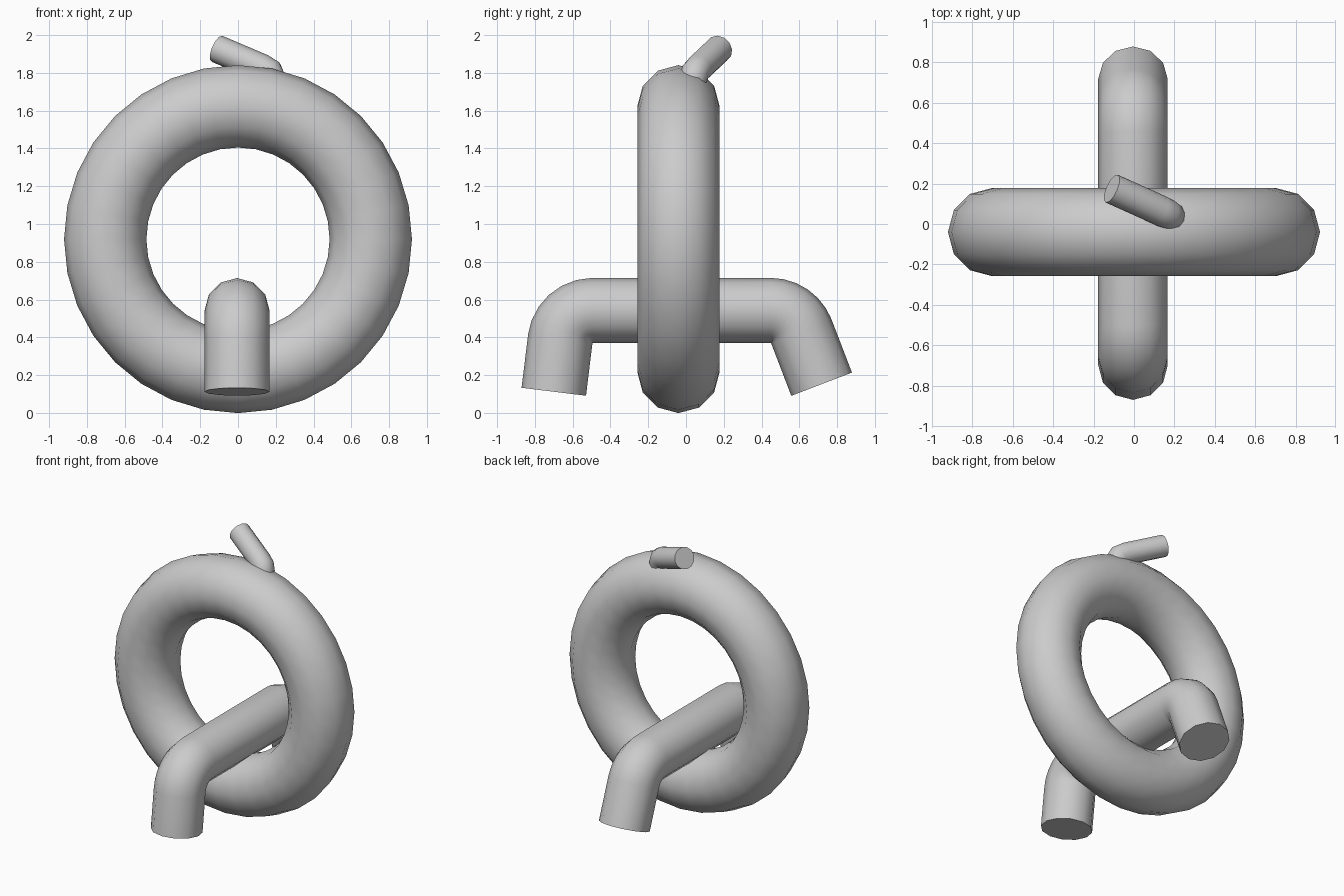
import bpy, bmesh
from math import cos, sin, pi, radians
from mathutils import Vector

if "Cube" in bpy.data.objects:
    bpy.data.objects.remove(bpy.data.objects["Cube"], do_unlink=True)

grey = bpy.data.materials.new("light grey")
grey.use_nodes = True
colour = (0.6, 0.6, 0.6, 1)
grey.diffuse_color = colour
grey.node_tree.nodes["Principled BSDF"].inputs["Base Color"].default_value = colour

SIDES = 12


def finish(obj, name):
    obj.name = name
    obj.data.materials.append(grey)
    bpy.ops.object.select_all(action="DESELECT")
    obj.select_set(True)
    bpy.context.view_layer.objects.active = obj
    bpy.ops.object.shade_smooth_by_angle(angle=radians(50))


def tube(name, path, radius, side):
    """Sweep a capped round section along a path; side is a reference cross axis."""
    path = [Vector(p) for p in path]
    bm = bmesh.new()
    rings = []
    for i, p in enumerate(path):
        before = (p - path[i - 1]).normalized() if i else Vector()
        after = (path[i + 1] - p).normalized() if i < len(path) - 1 else Vector()
        t = (before + after).normalized()
        u = (side - t * side.dot(t)).normalized()
        v = t.cross(u)
        rings.append([bm.verts.new(p + radius * (u * cos(a) + v * sin(a)))
                      for a in (2 * pi * k / SIDES for k in range(SIDES))])
    for a, b in zip(rings, rings[1:]):
        for k in range(SIDES):
            n = (k + 1) % SIDES
            bm.faces.new((a[k], a[n], b[n], b[k]))
    bm.faces.new(rings[0][::-1])
    bm.faces.new(rings[-1])
    bmesh.ops.recalc_face_normals(bm, faces=bm.faces)
    mesh = bpy.data.meshes.new(name)
    bm.to_mesh(mesh)
    bm.free()
    obj = bpy.data.objects.new(name, mesh)
    bpy.context.collection.objects.link(obj)
    finish(obj, name)


def elbow(y, z, radius, sign, turn, steps=6):
    """Arc from the top of the bend down to the leg."""
    angles = [radians(turn) * k / steps for k in range(steps + 1)]
    return [(-0.005, y + sign * radius * sin(a), z + radius * cos(a)) for a in angles]


# Upright ring
bpy.ops.mesh.primitive_torus_add(
    major_segments=32, minor_segments=SIDES, major_radius=0.703,
    minor_radius=0.218, location=(0, -0.04, 0.92), rotation=(pi / 2, 0, 0))
finish(bpy.context.object, "ring")

# Cross bar with a bent leg at each end
R = 0.172
front_bend = elbow(-0.495, 0.37, R, -1, 84)
back_bend = elbow(0.45, 0.37, R, 1, 69)
tube("cross_bar",
     [(-0.005, -0.7, 0.112)] + front_bend[::-1] + back_bend + [(-0.005, 0.718, 0.152)],
     R, Vector((1, 0, 0)))

# Small hooked stub on top of the ring
tube("top_stub",
     [(-0.11, 0.175, 1.927), (0.13, 0.067, 1.825), (0.165, 0.05, 1.805),
      (0.178, 0.04, 1.775), (0.175, 0.03, 1.74), (0.15, 0.0, 1.65)],
     0.075, Vector((0.3, 0.9, 0)))
